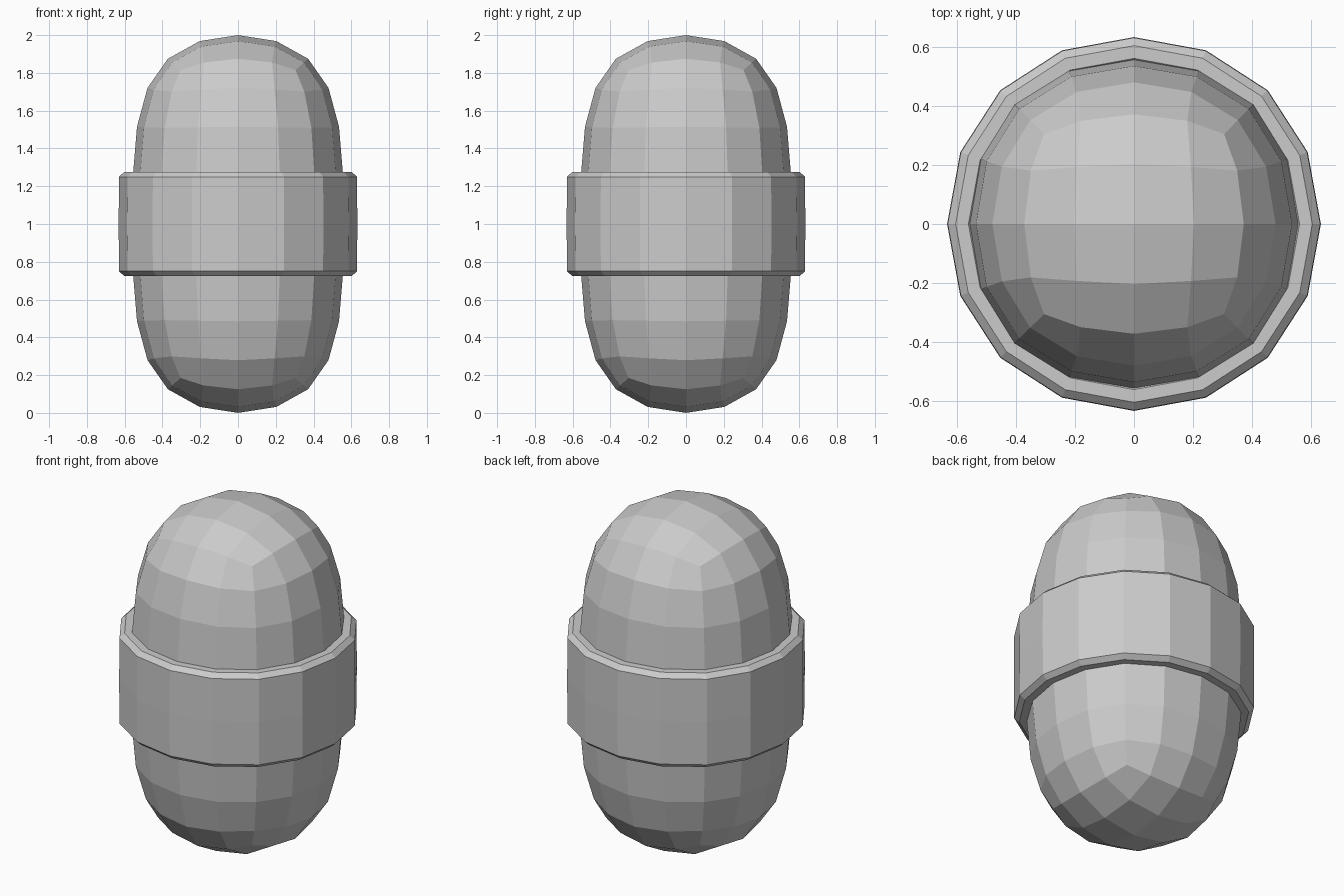
import bpy, bmesh, math

if "Cube" in bpy.data.objects:
    bpy.data.objects.remove(bpy.data.objects["Cube"])


def add_object(name, bm):
    bmesh.ops.recalc_face_normals(bm, faces=bm.faces[:])
    mesh = bpy.data.meshes.new(name)
    bm.to_mesh(mesh)
    bm.free()
    obj = bpy.data.objects.new(name, mesh)
    bpy.context.collection.objects.link(obj)
    return obj


# Capsule body: tall box with one waist loop, rounded by subdivision
bm = bmesh.new()
bmesh.ops.create_cube(bm, size=2)
bmesh.ops.bisect_plane(bm, geom=bm.verts[:] + bm.edges[:] + bm.faces[:],
                       plane_co=(0, 0, 0), plane_no=(0, 0, 1))
bmesh.ops.scale(bm, vec=(0.609, 0.609, 1.087), verts=bm.verts[:])
bmesh.ops.translate(bm, vec=(0, 0, 1), verts=bm.verts[:])
body = add_object("capsule_body", bm)
sub = body.modifiers.new("round", 'SUBSURF')
sub.levels = sub.render_levels = 2

# Chamfered band: closed (radius, height) section swept round 16 sides
half = [(0.55, 0.265), (0.56, 0.275), (0.603, 0.275), (0.63, 0.25)]
section = half + [(0.632, 0)] + [(r, -z) for r, z in reversed(half)]
sides = 16
bm = bmesh.new()
rings = []
for k in range(sides):
    a = 2 * math.pi * k / sides
    f = 1 + 0.006 * (1 - math.cos(4 * a))
    rings.append([bm.verts.new((r * f * math.cos(a), r * f * math.sin(a), 1 + z))
                  for r, z in section])
for k in range(sides):
    p, q = rings[k], rings[(k + 1) % sides]
    for i in range(len(section)):
        j = (i + 1) % len(section)
        bm.faces.new((p[i], q[i], q[j], p[j]))
add_object("middle_band", bm)
